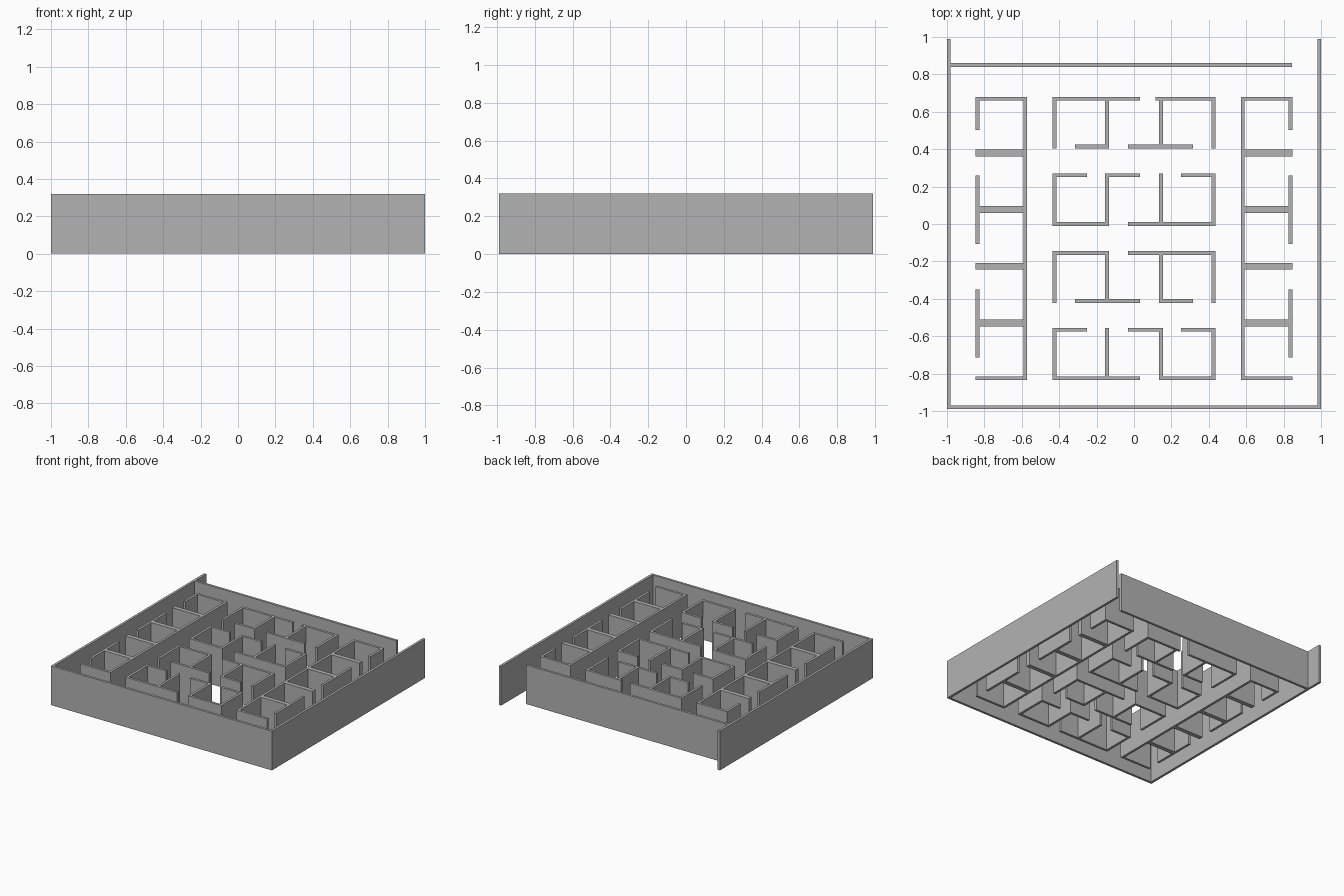
import bpy
import bmesh

HEIGHT = 0.32
T = 0.02  # wall thickness

if "Cube" in bpy.data.objects:
    bpy.data.objects.remove(bpy.data.objects["Cube"])

grey = bpy.data.materials.new("wall grey")
grey.use_nodes = True
grey.diffuse_color = (0.45, 0.45, 0.45, 1)
grey.node_tree.nodes["Principled BSDF"].inputs["Base Color"].default_value = grey.diffuse_color


def build_walls(name, rects):
    """Merge rectangular footprints (x0, x1, y0, y1) and raise them to full height."""
    rects = [tuple(round(v, 4) for v in r) for r in rects]
    xs = sorted({v for r in rects for v in r[:2]})
    ys = sorted({v for r in rects for v in r[2:]})
    bm = bmesh.new()
    verts = {}

    def vert(x, y):
        if (x, y) not in verts:
            verts[x, y] = bm.verts.new((x, y, 0))
        return verts[x, y]

    for xa, xb in zip(xs, xs[1:]):
        for ya, yb in zip(ys, ys[1:]):
            if any(r[0] <= xa and xb <= r[1] and r[2] <= ya and yb <= r[3] for r in rects):
                bm.faces.new([vert(xa, ya), vert(xb, ya), vert(xb, yb), vert(xa, yb)])
    top = bmesh.ops.extrude_face_region(bm, geom=bm.faces[:])
    for v in top["geom"]:
        if isinstance(v, bmesh.types.BMVert):
            v.co.z = HEIGHT
    bmesh.ops.recalc_face_normals(bm, faces=bm.faces[:])
    bmesh.ops.dissolve_limit(bm, angle_limit=0.01, verts=bm.verts[:], edges=bm.edges[:])
    mesh = bpy.data.meshes.new(name)
    bm.to_mesh(mesh)
    bm.free()
    mesh.materials.append(grey)
    bpy.context.collection.objects.link(bpy.data.objects.new(name, mesh))


def mirrored(rects):
    return [(-b, -a, c, d) for a, b, c, d in rects]


# Perimeter: two sides, front, and a back wall leaving a doorway at one end
side = [(-1, -1 + T, -0.99, 0.99)]
build_walls("outer_wall", side + mirrored(side) + [
    (-1, 1, -0.99, -0.99 + T),
    (-1, 0.845, 0.84, 0.84 + T),
])

# Long columns of open rooms along both sides
OUT, IN = -0.847, -0.571
column = [(IN - T, IN, -0.835, 0.68),
          (OUT, IN, 0.68 - T, 0.68),
          (OUT, IN, -0.835, -0.835 + T)]
for i in range(4):
    y = 0.38 - i * 0.303
    column.append((OUT, IN, y - 0.018, y + 0.018))
for low, high in ((0.503, 0.68), (-0.106, 0.26), (-0.715, -0.35)):
    column.append((OUT, OUT + T, low, high))
build_walls("left_room_column", mirrored(column))
build_walls("right_room_column", column)

# Central block: x stations, then the wall runs of each row
J, I, H, G, F = 0.435, 0.316, 0.251, 0.134, 0.031
rows = [
    # top y, bottom y, top runs, bottom runs
    (0.68, 0.405, [(-J, F), (G - T, J)], [(-I, -G), (-F, I)]),
    (0.27, -0.01, [(-J, -H), (-G - T, F), (H, J)], [(-J, -G), (-F, J)]),
    (-0.145, -0.422, [(-J, -G), (-F, J)], [(-I, F), (G, I)]),
    (-0.555, -0.835, [(-J, -H), (-F, G + T), (H, J)], [(-J, F), (G, J)]),
]
for n, (top, bottom, top_runs, bottom_runs) in enumerate(rows, 1):
    uprights = [(-J, -J + T, bottom, top), (-G - T, -G, bottom, top)]
    rects = uprights + mirrored(uprights)
    rects += [(a, b, top - T, top) for a, b in top_runs]
    rects += [(a, b, bottom, bottom + T) for a, b in bottom_runs]
    build_walls(f"centre_rooms_row_{n}", rects)
